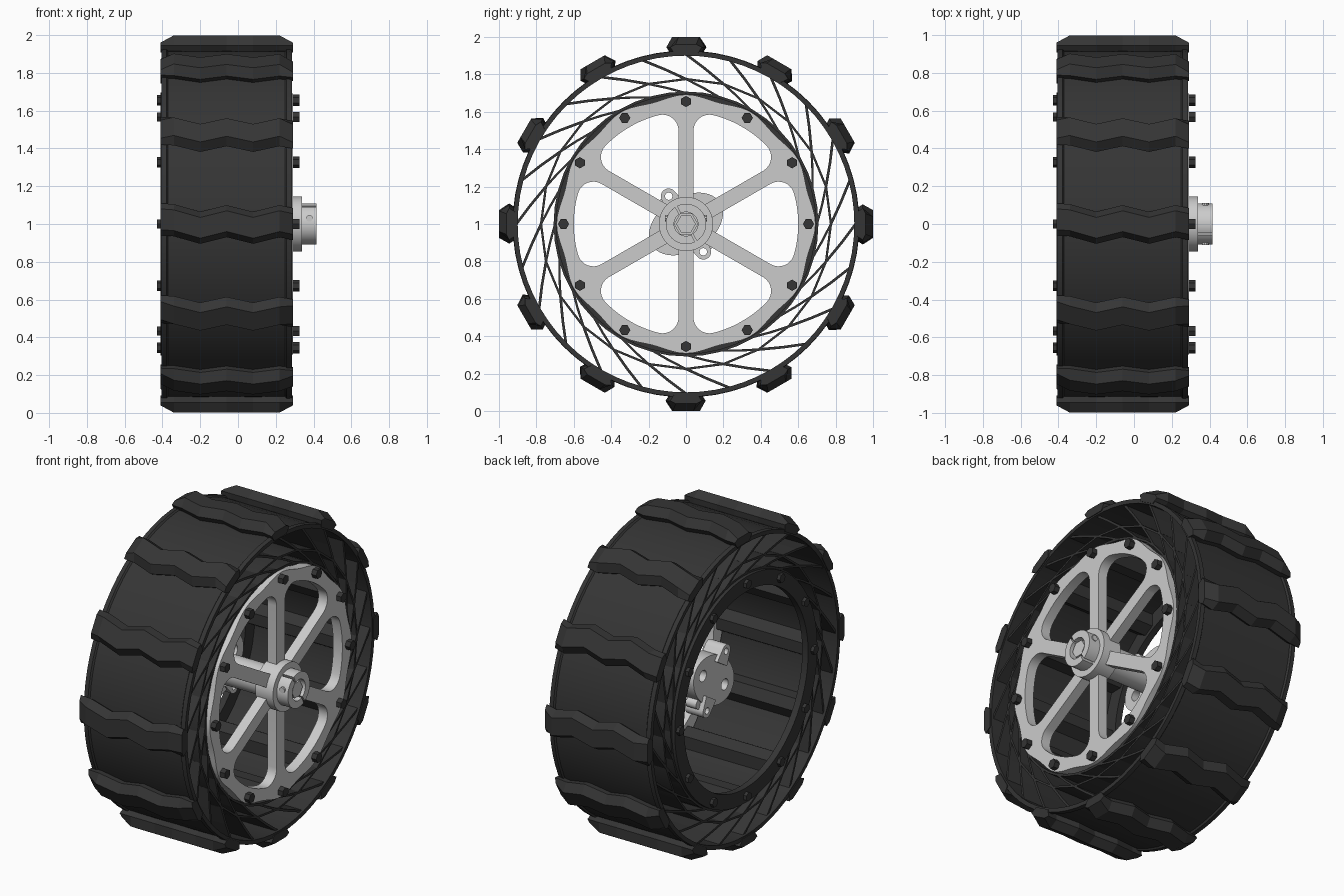
import bpy, bmesh
from math import sin, cos, pi, radians, sqrt, atan2
from mathutils import Vector

if "Cube" in bpy.data.objects:
    bpy.data.objects.remove(bpy.data.objects["Cube"])

# Wheel axle runs along x through (0, 0, 1); profiles are drawn in (y, z) about it
rubber = bpy.data.materials.new("dark_rubber")
rubber.diffuse_color = (0.035, 0.035, 0.035, 1)
rubber.use_nodes = True
rubber.node_tree.nodes["Principled BSDF"].inputs["Base Color"].default_value = rubber.diffuse_color


def finish(name, bm, dark=False, smooth=True):
    bmesh.ops.remove_doubles(bm, verts=bm.verts, dist=1e-5)
    bmesh.ops.recalc_face_normals(bm, faces=bm.faces)
    me = bpy.data.meshes.new(name)
    bm.to_mesh(me)
    bm.free()
    ob = bpy.data.objects.new(name, me)
    ob.location.z = 1
    bpy.context.collection.objects.link(ob)
    if dark:
        me.materials.append(rubber)
    if smooth:
        bpy.ops.object.select_all(action='DESELECT')
        ob.select_set(True)
        bpy.context.view_layer.objects.active = ob
        bpy.ops.object.shade_smooth_by_angle(angle=radians(25))
    return ob


def pol(r, a):
    return Vector((r * cos(a), r * sin(a)))


def circle(r, n=48, c=(0, 0), a0=0):
    return [pol(r, a0 + 2 * pi * i / n) + Vector(c) for i in range(n)]


def plate(name, loops, x0, x1, dark=False):
    """Extrude outlines with holes from x0 to x1 using a filled 2D curve."""
    cu = bpy.data.curves.new(name + "_profile", 'CURVE')
    cu.dimensions, cu.fill_mode, cu.extrude = '2D', 'BOTH', (x1 - x0) / 2
    for loop in loops:
        sp = cu.splines.new('POLY')
        sp.points.add(len(loop) - 1)
        for p, q in zip(sp.points, loop):
            p.co = (q[0], q[1], 0, 1)
        sp.use_cyclic_u = True
    tmp = bpy.data.objects.new(name + "_profile", cu)
    bpy.context.collection.objects.link(tmp)
    dg = bpy.context.evaluated_depsgraph_get()
    me = bpy.data.meshes.new_from_object(tmp.evaluated_get(dg))
    bm = bmesh.new()
    bm.from_mesh(me)
    for v in bm.verts:
        v.co = (v.co.z + (x0 + x1) / 2, v.co.x, v.co.y)
    bpy.data.objects.remove(tmp)
    bpy.data.curves.remove(cu)
    bpy.data.meshes.remove(me)
    return finish(name, bm, dark)


def loft(bm, sections, closed=False):
    """Skin matching closed sections of (x, y, z) points."""
    rows = [[bm.verts.new(p) for p in s] for s in sections]
    n = len(rows[0])
    for a, b in zip(rows, rows[1:] + ([rows[0]] if closed else [])):
        for i in range(n):
            j = (i + 1) % n
            bm.faces.new((a[i], a[j], b[j], b[i]))
    if not closed:
        bm.faces.new(rows[0])
        bm.faces.new(rows[-1])


def prism(bm, prof, x0, x1):
    loft(bm, [[(x, p[0], p[1]) for p in prof] for x in (x0, x1)])


STEPS = [2 * pi * k / 12 for k in range(12)]

# Tread band with raised edge lips
lip = [(-.405, .9), (-.405, .925), (-.378, .927), (-.37, .917),
       (.25, .917), (.258, .927), (.285, .925), (.285, .9)]
bm = bmesh.new()
loft(bm, [[(x, r * cos(a), r * sin(a)) for x, r in lip]
          for a in [2 * pi * i / 72 for i in range(72)]], closed=True)
finish("tread_band", bm, True)

# Twelve zigzag tread lugs with chamfered ends
stations = [(-.41, -.025, .962), (-.34, -.02, 1), (-.2, .02, 1), (-.06, -.015, 1),
            (.08, .02, 1), (.22, -.015, 1), (.29, 0, .962)]
bm = bmesh.new()
for a in STEPS:
    rad, tan = pol(1, a), pol(1, a + pi / 2)
    secs = []
    for x, off, top in stations:
        prof = [(-.06, .908), (-.085, .945), (-.055, top), (.055, top), (.085, .945), (.06, .908)]
        secs.append([(x, *(rad * min(r, top * .9985) + tan * (t + off))) for t, r in prof])
    loft(bm, secs)
finish("tread_lugs", bm, True, smooth=False)

# Flexible web: slanted ribs between three hoops
bm = bmesh.new()


def rib(r0, a0, r1, a1, w):
    p, q = pol(r0, a0), pol(r1, a1)
    m = (p + q) / 2 * 1.004
    d = (q - p).normalized()
    s = Vector((-d.y, d.x)) * w / 2
    prism(bm, [p + s, m + s, q + s, q - s, m - s, p - s], -.39, .27)


for k in range(24):
    a = 2 * pi * k / 24
    rib(.775, a, .907, a + radians(15), .014)
    rib(.70, a, .775, a + radians(15), .012)
finish("web_ribs", bm, True, smooth=False)
plate("web_middle_hoop", [circle(.781, 24), circle(.769, 24)], -.39, .27, True)
plate("web_inner_hoop", [circle(.708, 48), circle(.694, 48)], -.39, .27, True)

# Mounting bars running across the inner hoop
bm = bmesh.new()
for a in STEPS:
    rad, tan = pol(1, a), pol(1, a + pi / 2)
    prism(bm, [rad * r + tan * t for t, r in
               ((-.08, .7), (-.035, .625), (.035, .625), (.08, .7))], -.38, .24)
finish("mounting_bars", bm, True)

# Clamp ring on the inner side
plate("clamp_ring", [circle(.695, 72), circle(.605, 72)], -.41, -.37, True)

# Bolts on both sides
bm = bmesh.new()
for a in STEPS:
    for x0, x1, r in ((.28, .325, .03), (-.43, -.40, .028)):
        prism(bm, circle(r, 6, pol(.655, a), a), x0, x1)
finish("rim_bolts", bm, True)

# Six-spoke wheel disc with rounded windows
HALF, RIM, FIL = .04, .60, .085


def window(turn):
    u, n = pol(1, pi / 6), pol(1, pi / 6 - pi / 2)
    d = HALF + FIL
    c = u * sqrt((RIM - FIL) ** 2 - d ** 2) + n * d
    ac = atan2(c.y, c.x)
    upper = [pol(RIM, ac * i / 6) for i in range(1, 6)]
    upper += [c + pol(FIL, ac + (2 * pi / 3 - ac) * i / 8) for i in range(9)]
    upper.append(u * .135 + n * HALF)
    pts = upper + [Vector((p.x, -p.y)) for p in reversed(upper)]
    ct, st = cos(turn), sin(turn)
    return [(p.x * ct - p.y * st, p.x * st + p.y * ct) for p in pts]


edge = [pol(.682 + .01 * cos(12 * a), a) for a in [2 * pi * i / 144 for i in range(144)]]
plate("wheel_disc", [edge] + [window(k * pi / 3) for k in range(6)], .23, .292)

# Hub boss, split clamp collar and hexagonal axle
plate("hub_boss", [circle(.145), circle(.062, 6)], .22, .34)
slit = radians(120)
for side in (0, 1):
    base = slit + side * pi
    arc = [base + .06 + (pi - .12) * i / 20 for i in range(21)]
    half = [pol(.108, a) for a in arc] + [pol(.064, a) for a in reversed(arc)]
    plate(f"collar_half_{side + 1}", [half], .34, .415)
plate("axle", [circle(.052, 6)], -.17, .405)

# Collar screws pointing front and back
bm = bmesh.new()
for s in (-1, 1):
    loft(bm, [[(.378 + .018 * cos(t), s * y, .03 + .018 * sin(t))
               for t in [2 * pi * i / 10 for i in range(10)]] for y in (.08, .112)])
finish("collar_screws", bm)

# Inner adapter plate: slanted lobed body with two ears
d, e = pol(1, radians(32)), pol(1, radians(122))
body = [d * (.215 * cos(a)) + e * (.145 * sin(a)) for a in [2 * pi * i / 48 for i in range(48)]]
plate("adapter_plate", [body, circle(.034, 20, d * .125), circle(.034, 20, -d * .125)], -.19, -.10)
plate("adapter_sleeve", [circle(.09), circle(.053, 6)], -.10, .23)
for i, base in enumerate((122, 302)):
    a0 = radians(base)
    tip, side = pol(.175, a0), pol(1, a0 + pi / 2)
    ear = [tip + pol(.042, a0 - pi / 2 + pi * k / 10) for k in range(11)]
    ear += [pol(.10, a0) + side * .055, pol(.10, a0) - side * .055]
    plate(f"adapter_ear_{i + 1}", [ear, circle(.02, 12, tip)], -.21, -.09)
    b0 = radians(base + 20)
    foot = [pol(.165, b0) + pol(.03, b0 - pi / 2 + pi * k / 8) for k in range(9)]
    foot += [pol(.09, b0 + .3), pol(.09, b0 - .3)]
    plate(f"adapter_foot_{i + 1}", [foot], -.18, -.11)
